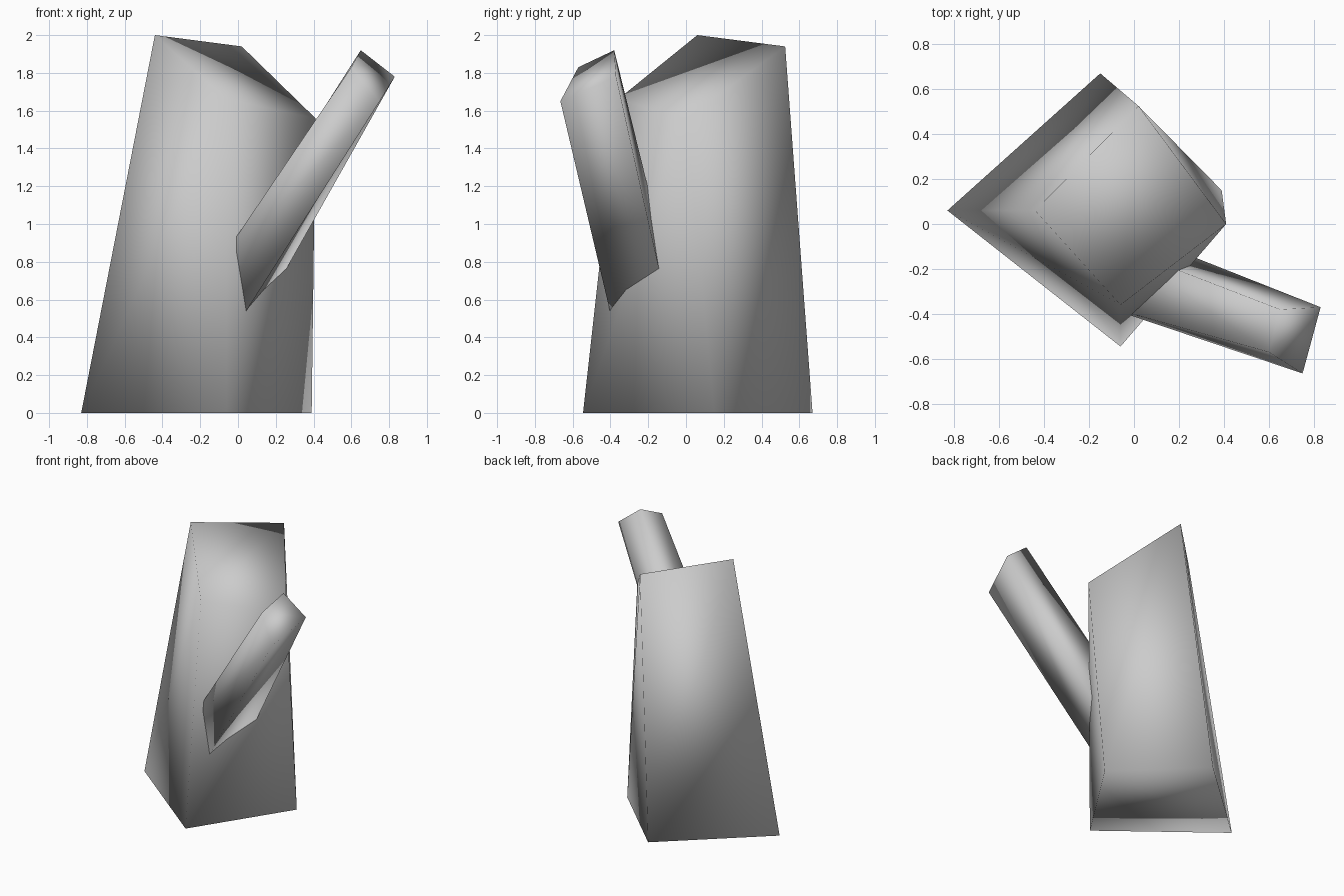
import bpy, bmesh
from mathutils import Vector

if "Cube" in bpy.data.objects:
    bpy.data.objects.remove(bpy.data.objects["Cube"])


def prism(name, bottom, top):
    """Closed, fully smooth four-sided tapered log between two rings."""
    bm = bmesh.new()
    lo = [bm.verts.new(p) for p in bottom]
    hi = [bm.verts.new(p) for p in top]
    n = len(lo)
    for i in range(n):
        j = (i + 1) % n
        bm.faces.new((lo[i], lo[j], hi[j]))
        bm.faces.new((lo[i], hi[j], hi[i]))
    bm.faces.new(lo[::-1])
    bm.faces.new(hi)
    bmesh.ops.recalc_face_normals(bm, faces=bm.faces)
    for f in bm.faces:
        f.smooth = True
    mesh = bpy.data.meshes.new(name)
    bm.to_mesh(mesh)
    bm.free()
    obj = bpy.data.objects.new(name, mesh)
    bpy.context.collection.objects.link(obj)
    return obj


# Trunk: four-sided stump with a slanted cut on top
prism("trunk",
      [(-0.06, -0.545, 0), (0.39, 0.15, 0), (-0.15, 0.67, 0), (-0.83, 0.06, 0)],
      [(-0.06, -0.36, 1.66), (0.41, 0.0, 1.56), (0.02, 0.525, 1.94), (-0.44, 0.06, 2.0)])

# Branch: thin log running from its cut tip down into the trunk
tip = [(0.83, -0.37, 1.78), (0.65, -0.38, 1.92), (0.60, -0.57, 1.83), (0.75, -0.665, 1.65)]
slopes = [(-0.564, 0.223, -1), (-0.638, 0.246, -1), (-0.678, 0.19, -1), (-0.636, 0.236, -1)]
root = [Vector(p) + Vector(s) * 1.15 for p, s in zip(tip, slopes)]
prism("branch", root, tip)
